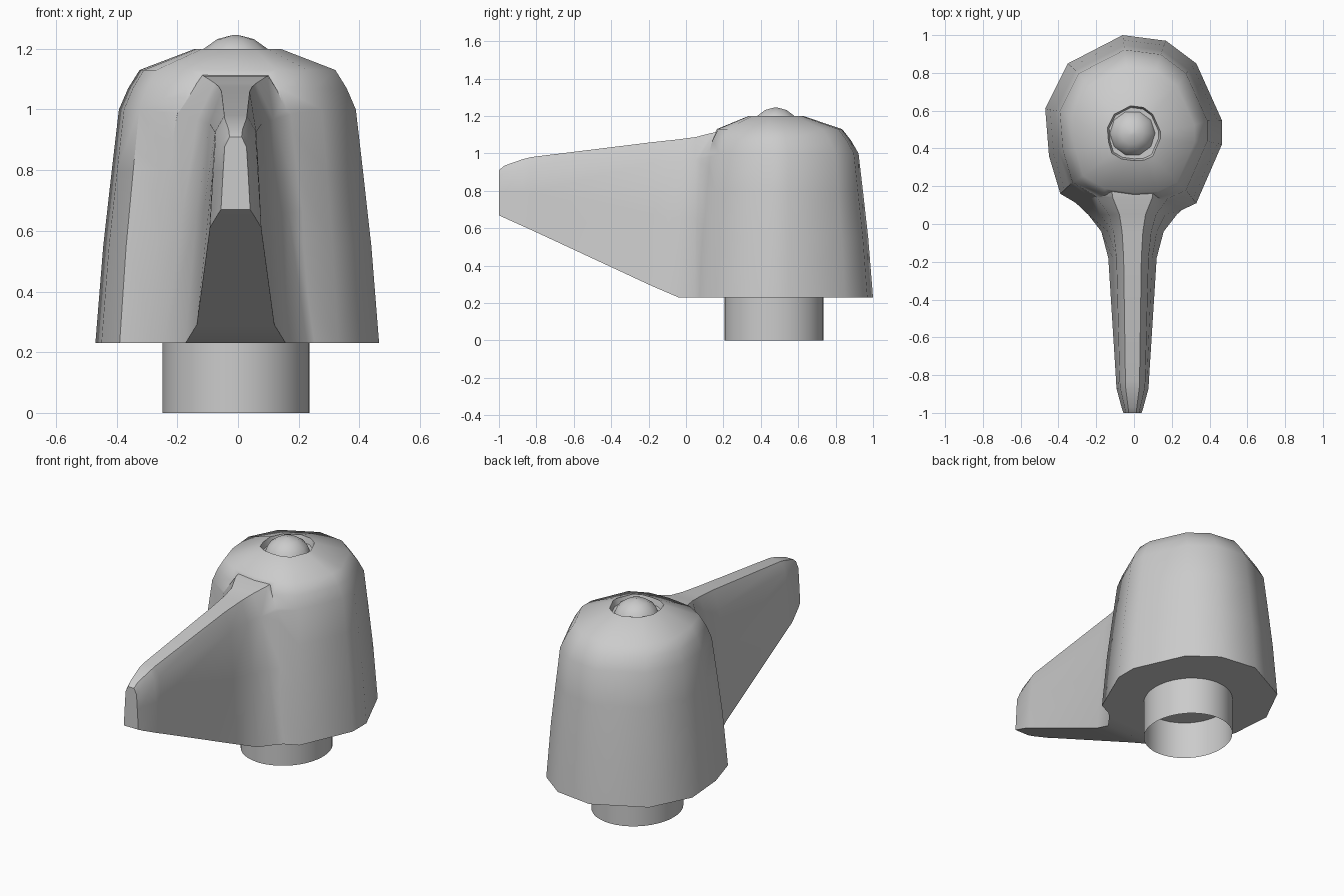
import bpy, bmesh, math

if "Cube" in bpy.data.objects:
    bpy.data.objects.remove(bpy.data.objects["Cube"])


def loft(name, rings, cap=True):
    """Skin a list of equal-length point rings."""
    bm = bmesh.new()
    rows = [[bm.verts.new(p) for p in r] for r in rings]
    n = len(rows[0])
    for a, b in zip(rows, rows[1:]):
        for i in range(n):
            j = (i + 1) % n
            bm.faces.new((a[i], a[j], b[j], b[i]))
    if cap:
        bm.faces.new(rows[0][::-1])
        bm.faces.new(rows[-1])
    bmesh.ops.recalc_face_normals(bm, faces=bm.faces)
    me = bpy.data.meshes.new(name)
    bm.to_mesh(me)
    bm.free()
    ob = bpy.data.objects.new(name, me)
    bpy.context.collection.objects.link(ob)
    return ob


def activate(ob):
    bpy.ops.object.select_all(action='DESELECT')
    ob.select_set(True)
    bpy.context.view_layer.objects.active = ob


def smooth(ob, deg):
    activate(ob)
    bpy.ops.object.shade_smooth_by_angle(angle=math.radians(deg))


def ellipse(cx, cy, rx, ry, z, n):
    return [(cx + rx * math.cos(i * math.tau / n),
             cy + ry * math.sin(i * math.tau / n), z) for i in range(n)]


# tapered bell body: base outline scaled up the height, ending in a shallow recess
outline = [(-.06, 1.0), (-.35, .85), (-.47, .61), (-.45, .36), (-.39, .16),
           (-.22, .06), (0, .03), (.18, .04), (.33, .11), (.465, .42),
           (.465, .55), (.33, .85), (.17, .97)]
levels = [(1, .23, .53), (.945, .55, .53), (.885, .8, .53), (.835, 1.0, .53),
          (.77, 1.07, .52), (.69, 1.13, .51), (.3, 1.2, .485), (.28, 1.165, .485)]
body = loft("handle_body", [[(x * s, cy + (y - .53) * s, z) for x, y in outline]
                            for s, z, cy in levels])

# lever: y, bottom half width, bottom z, shoulder half width, top z
stations = [(-1.0, .048, .67, .036, .91), (-.97, .058, .655, .042, .935),
            (-.87, .085, .61, .065, .97), (-.83, .087, .592, .068, .98),
            (-.18, .128, .29, .085, 1.06), (-.04, .165, .23, .10, 1.075),
            (.05, .235, .23, .125, 1.087), (.14, .33, .23, .19, 1.11),
            (.25, .36, .23, .22, 1.12)]
rings = []
for y, wb, zb, wt, zt in stations:
    h = zt - zb
    half = [(wb, zb), (wb * .45 + wt * .55, zb + h * .5),
            (wt, zt - h * .14), (wt * .55, zt)]
    prof = half + [(-x, z) for x, z in reversed(half)]
    rings.append([(x - .008, y, z) for x, z in prof])
lever = loft("lever", rings)

# merge lever into body
mod = body.modifiers.new("join_lever", 'BOOLEAN')
mod.operation = 'UNION'
mod.solver = 'EXACT'
mod.object = lever
activate(body)
bpy.ops.object.modifier_apply(modifier=mod.name)
bpy.data.objects.remove(lever, do_unlink=True)
smooth(body, 42)

# domed button in the top recess
button = loft("button", [ellipse(-.008, .48, r, r, z, 10) for r, z in
                         [(.12, 1.165), (.105, 1.2), (.06, 1.232), (.01, 1.245)]])
smooth(button, 60)

# open tubular stem
stem = loft("stem", [ellipse(-.007, .47, .242, .265, z, 40) for z in (0, .23)], cap=False)
smooth(stem, 40)
